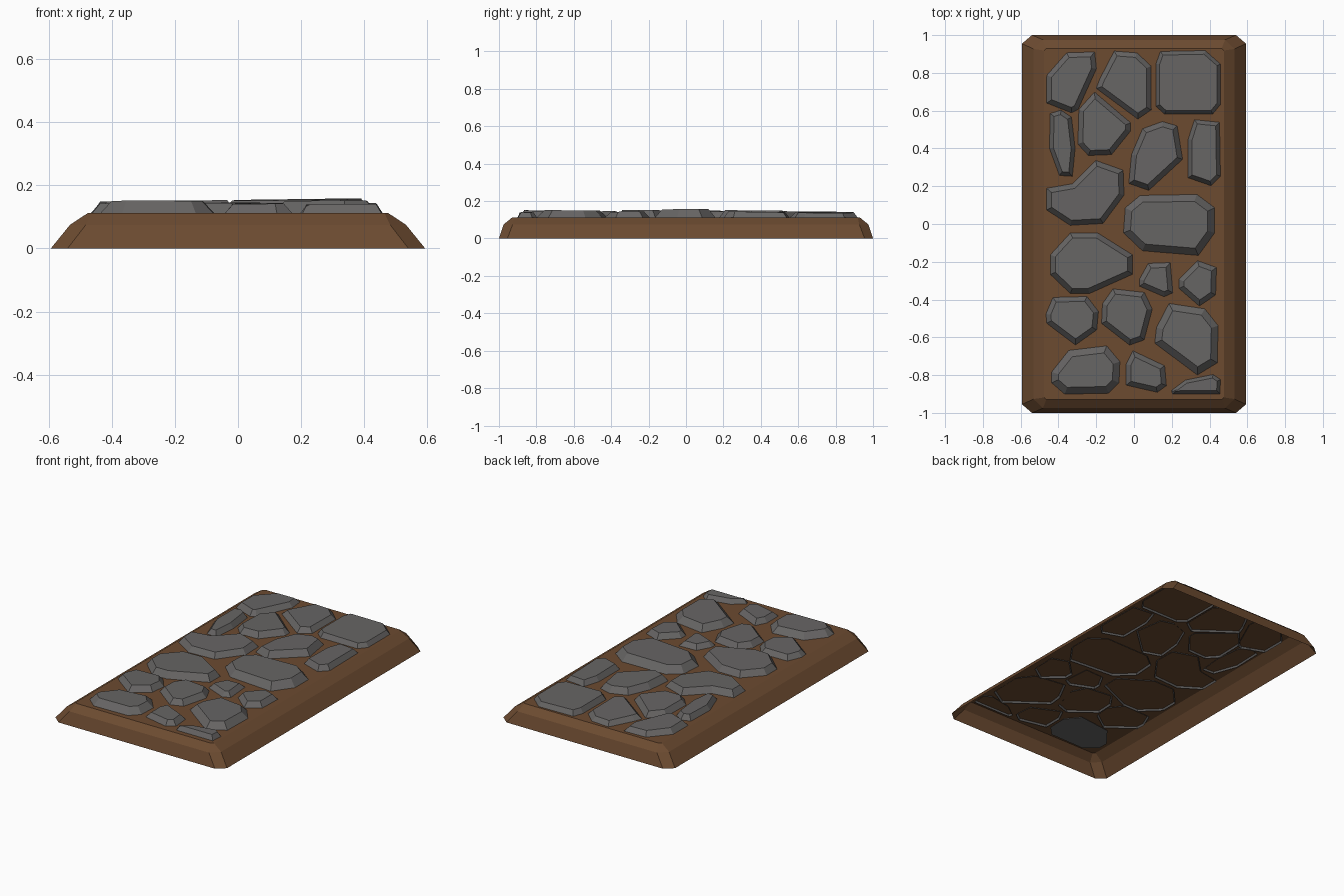
import bpy, bmesh, random
from mathutils import Vector

random.seed(4)


def material(name, rgb):
    m = bpy.data.materials.new(name)
    m.diffuse_color = (*rgb, 1)
    return m


EARTH = material("earth_brown", (0.15, 0.07, 0.03))
ROCK = material("stone_grey", (0.135, 0.13, 0.128))


def finish(bm, name, mat):
    me = bpy.data.meshes.new(name)
    bm.to_mesh(me)
    bm.free()
    me.materials.append(mat)
    ob = bpy.data.objects.new(name, me)
    bpy.context.collection.objects.link(ob)
    return ob


# Earth bed: open-bottomed shell, stacked corner-cut rectangles with a flat top
def ring(bm, hx, hy, cx, cy, z):
    pts = [(hx, -hy + cy), (hx, hy - cy), (hx - cx, hy), (-hx + cx, hy),
           (-hx, hy - cy), (-hx, -hy + cy), (-hx + cx, -hy), (hx - cx, -hy)]
    return [bm.verts.new((x, y, z)) for x, y in pts]


bm = bmesh.new()
rings = [ring(bm, 0.593, 1.0, 0.053, 0.045, 0),
         ring(bm, 0.532, 0.975, 0.05, 0.048, 0.075),
         ring(bm, 0.476, 0.93, 0.012, 0.012, 0.112)]
for lo, hi in zip(rings, rings[1:]):
    for i in range(8):
        j = (i + 1) % 8
        bm.faces.new((lo[i], lo[j], hi[j], hi[i]))
bm.faces.new(rings[-1])
finish(bm, "earth_bed", EARTH)


# Paving stone: outline inset and raised into a slightly tilted flat top
def stone(name, top, *outline, inset=0.034, base=0.102, capped=False):
    bm = bmesh.new()
    face = bm.faces.new([bm.verts.new((x, y, base)) for x, y in outline])
    face.normal_update()
    if face.normal.z < 0:
        face.normal_flip()
    rim = list(face.verts)
    mid = face.calc_center_median()
    bmesh.ops.inset_region(bm, faces=[face], thickness=inset,
                           use_boundary=True, use_even_offset=True)
    tilt = Vector((random.uniform(-.02, .02), random.uniform(-.02, .02), 0))
    for v in face.verts:
        v.co.z = top + tilt.dot(v.co - mid)
    if capped:
        bm.faces.new(rim[::-1])
    finish(bm, name, ROCK)


# Back row
stone("stone_back_left", .143, (-.47, .79), (-.36, .915), (-.2, .92), (-.19, .82),
      (-.29, .6), (-.33, .58), (-.47, .635))
stone("stone_back_middle", .14, (-.11, .925), (.02, .915), (.1, .84), (.1, .6),
      (.02, .545), (-.21, .715), (-.19, .77))
stone("stone_back_right", .14, (.135, .92), (.38, .925), (.465, .85), (.465, .63),
      (.42, .575), (.16, .575), (.11, .62), (.11, .85), inset=.026)

# Second row
stone("stone_left_sliver", .143, (-.45, .59), (-.385, .61), (-.325, .57), (-.305, .4),
      (-.32, .245), (-.4, .25), (-.455, .4), inset=.028)
stone("stone_left_wedge", .145, (-.21, .71), (-.01, .54), (-.01, .49), (-.115, .36),
      (-.245, .355), (-.305, .42), (-.3, .61))
stone("stone_right_leaf", .15, (.04, .51), (.15, .55), (.235, .525), (.265, .34),
      (.08, .17), (-.035, .21), (-.02, .37))
stone("stone_right_narrow", .143, (.315, .56), (.46, .545), (.465, .25), (.41, .195),
      (.28, .24), (.28, .45), inset=.028)

# Middle rows
stone("stone_middle_left", .147, (-.205, .345), (-.05, .29), (-.045, .15), (-.16, -.005),
      (-.34, -.015), (-.47, .07), (-.47, .195), (-.33, .22))
stone("stone_middle_right", .155, (.03, .16), (.335, .165), (.435, .09), (.435, -.05),
      (.345, -.175), (.04, -.15), (-.065, -.05), (-.055, .09), inset=.045)
stone("stone_centre_left", .15, (-.34, -.04), (-.19, -.04), (0, -.16), (0, -.27),
      (-.235, -.375), (-.34, -.375), (-.45, -.27), (-.45, -.16))
stone("stone_small_inner", .14, (.07, -.2), (.2, -.195), (.215, -.37), (.16, -.395),
      (.02, -.335), (.02, -.29))
stone("stone_small_outer", .143, (.335, -.185), (.445, -.225), (.44, -.38), (.345, -.445),
      (.23, -.345), (.23, -.29))

# Front rows
stone("stone_front_left", .143, (-.435, -.38), (-.245, -.375), (-.18, -.46), (-.19, -.565),
      (-.31, -.65), (-.47, -.53), (-.475, -.475))
stone("stone_front_middle", .145, (-.115, -.335), (.06, -.355), (.105, -.45), (.06, -.62),
      (-.025, -.65), (-.18, -.53), (-.175, -.42))
stone("stone_front_right", .15, (.18, -.41), (.38, -.44), (.455, -.535), (.45, -.74),
      (.335, -.81), (.1, -.635), (.11, -.545), inset=.045)
stone("stone_corner_left", .15, (-.35, -.66), (-.14, -.635), (-.065, -.725), (-.07, -.845),
      (-.13, -.905), (-.37, -.91), (-.445, -.845), (-.445, -.78), inset=.045, capped=True)
stone("stone_corner_middle", .142, (-.01, -.66), (.17, -.745), (.18, -.86), (.125, -.9),
      (-.05, -.86), (-.05, -.74))
stone("stone_corner_right", .14, (.27, -.82), (.42, -.79), (.465, -.82), (.46, -.905),
      (.2, -.905), (.19, -.88), inset=.024)
